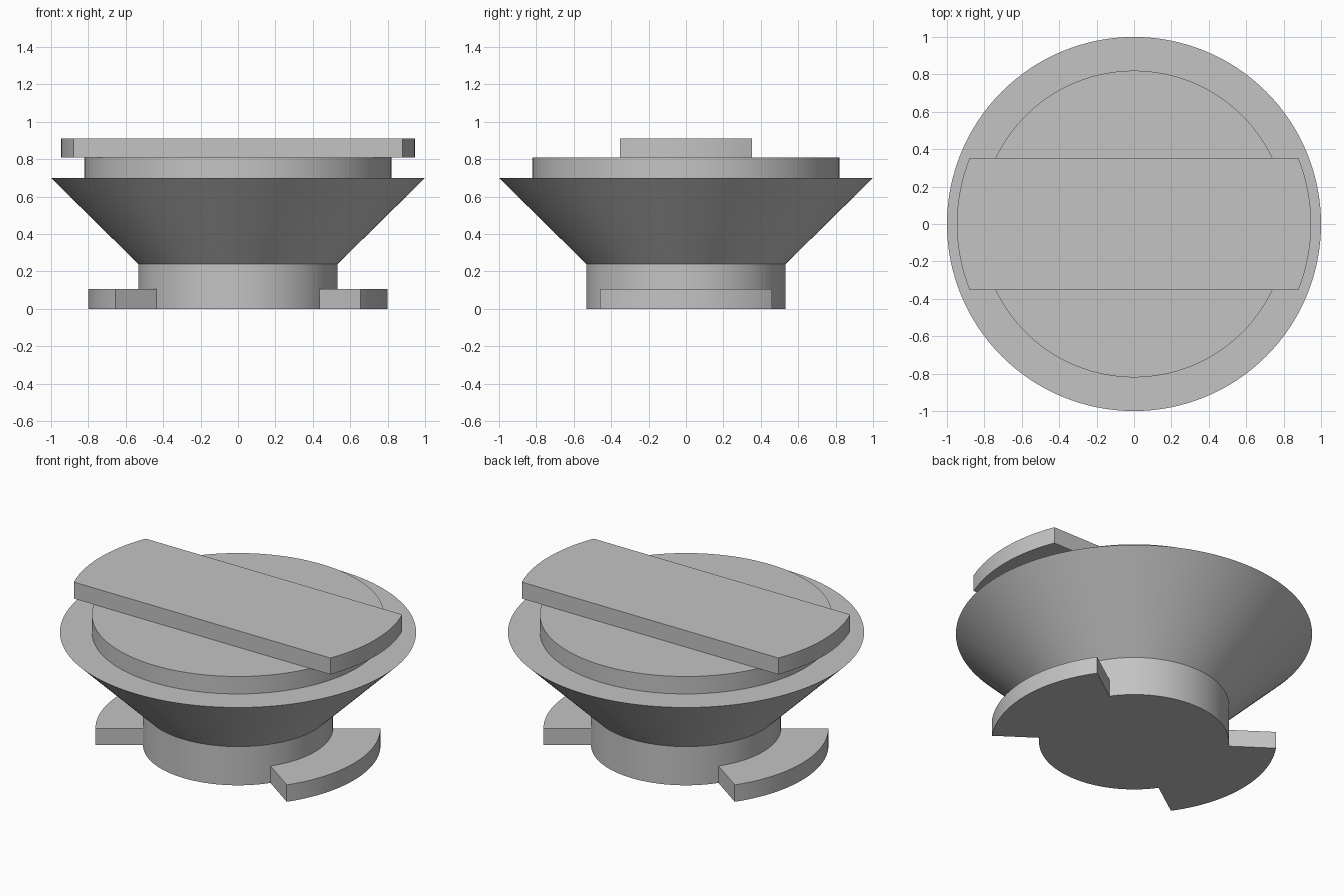
import bpy, bmesh
from math import sin, cos, pi, radians, asin

cube = bpy.data.objects.get("Cube")
if cube:
    bpy.data.objects.remove(cube, do_unlink=True)

SEGMENTS = 128

grey = bpy.data.materials.new("plain_grey")
grey.use_nodes = True
colour = (0.55, 0.55, 0.55, 1)
grey.diffuse_color = colour
grey.node_tree.nodes["Principled BSDF"].inputs["Base Color"].default_value = colour


def finish(name, bm):
    """Turn a bmesh into a smooth-sided, sharp-edged object."""
    bmesh.ops.recalc_face_normals(bm, faces=bm.faces)
    mesh = bpy.data.meshes.new(name)
    bm.to_mesh(mesh)
    bm.free()
    mesh.materials.append(grey)
    obj = bpy.data.objects.new(name, mesh)
    bpy.context.collection.objects.link(obj)
    bpy.ops.object.select_all(action="DESELECT")
    obj.select_set(True)
    bpy.context.view_layer.objects.active = obj
    bpy.ops.object.shade_smooth_by_angle(angle=radians(25))
    return obj


def arc(radius, start, end, steps):
    return [(radius * cos(start + (end - start) * i / steps),
             radius * sin(start + (end - start) * i / steps))
            for i in range(steps + 1)]


def lathe(name, profile):
    """Stack rings of (radius, z) and cap both ends."""
    bm = bmesh.new()
    rings = [[bm.verts.new((x, y, z)) for x, y in arc(r, 0, 2 * pi, SEGMENTS)[:-1]]
             for r, z in profile]
    for low, high in zip(rings, rings[1:]):
        for i in range(SEGMENTS):
            j = (i + 1) % SEGMENTS
            bm.faces.new((low[i], low[j], high[j], high[i]))
    bm.faces.new(rings[0])
    bm.faces.new(rings[-1])
    return finish(name, bm)


def prism(name, outline, bottom, top):
    """Extrude a flat outline upwards."""
    bm = bmesh.new()
    base = bm.faces.new([bm.verts.new((x, y, bottom)) for x, y in outline])
    up = bmesh.ops.extrude_face_region(bm, geom=[base], use_keep_orig=True)["geom"]
    for v in up:
        if isinstance(v, bmesh.types.BMVert):
            v.co.z = top
    return finish(name, bm)


# Neck, flared cone and raised top disc in one turned body
NECK = 0.533
lathe("turned_body", [(NECK, 0), (NECK, 0.24), (1.0, 0.70),
                      (0.82, 0.70), (0.82, 0.808)])

# Grip bar with rounded ends
GRIP_RADIUS, GRIP_HALF_WIDTH = 0.947, 0.352
a = asin(GRIP_HALF_WIDTH / GRIP_RADIUS)
prism("grip_bar", arc(GRIP_RADIUS, -a, a, 16) + arc(GRIP_RADIUS, pi - a, pi + a, 16),
      0.808, 0.91)

# Pair of locking lugs around the neck
half = radians(35)
for name, middle in (("left_lug", 0), ("right_lug", pi)):
    outline = (arc(0.80, middle - half, middle + half, 25)
               + arc(NECK, middle + half, middle - half, 25))
    prism(name, outline, 0, 0.105)
